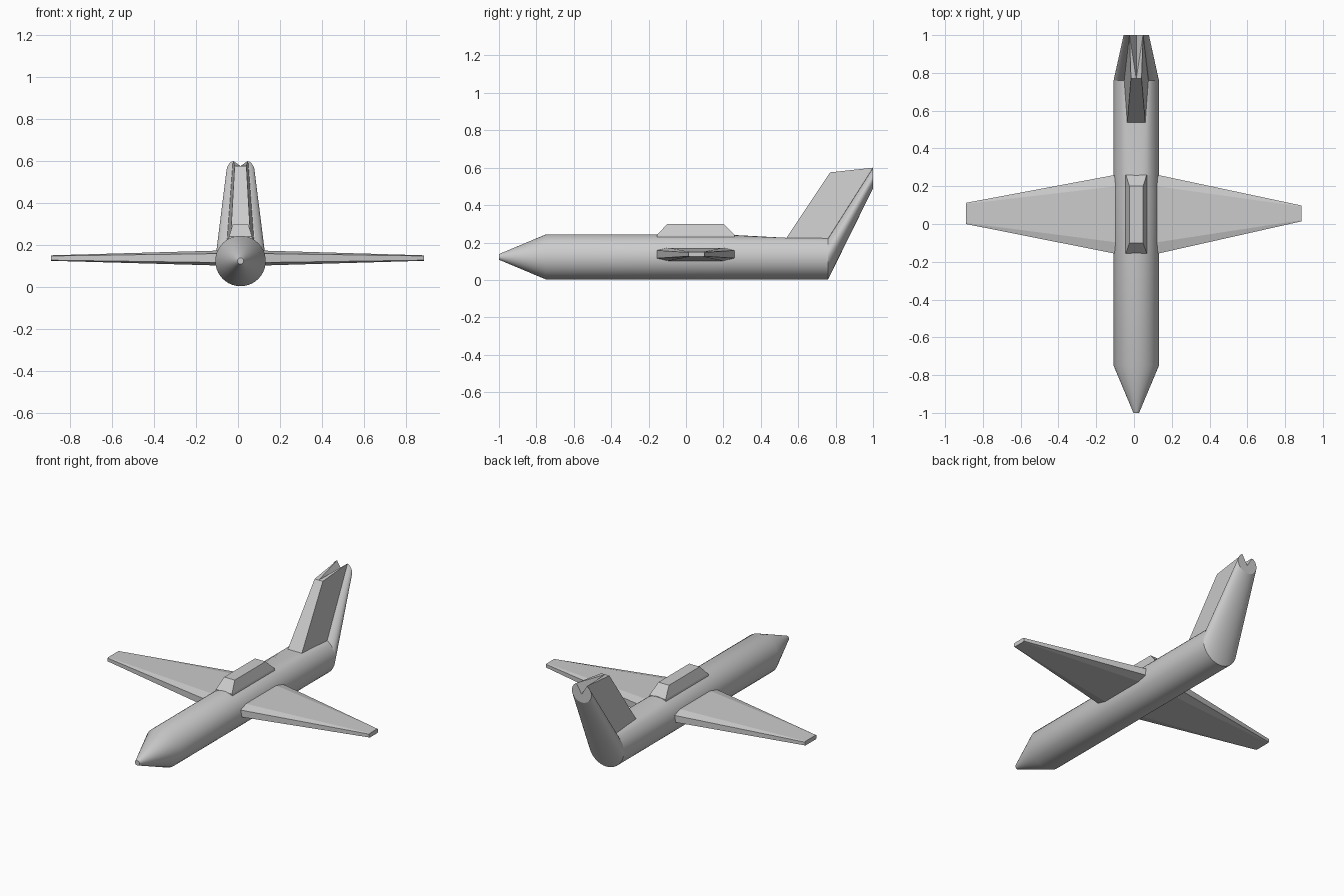
import bpy, bmesh, math

if "Cube" in bpy.data.objects:
    bpy.data.objects.remove(bpy.data.objects["Cube"])

CX = 0.012   # the body axis sits slightly right of centre
CZ = 0.123
SIDES = 40


def finish(name, bm, smooth=False):
    bmesh.ops.recalc_face_normals(bm, faces=bm.faces)
    mesh = bpy.data.meshes.new(name)
    bm.to_mesh(mesh)
    bm.free()
    obj = bpy.data.objects.new(name, mesh)
    bpy.context.collection.objects.link(obj)
    if smooth:
        bpy.ops.object.select_all(action='DESELECT')
        obj.select_set(True)
        bpy.context.view_layer.objects.active = obj
        bpy.ops.object.shade_smooth_by_angle(angle=math.radians(25))
    return obj


def loft(name, rings, smooth=False):
    """Skin a list of equal-length point rings and cap both ends."""
    bm = bmesh.new()
    loops = [[bm.verts.new(p) for p in r] for r in rings]
    for a, b in zip(loops, loops[1:]):
        for i in range(len(a)):
            j = (i + 1) % len(a)
            bm.faces.new((a[i], a[j], b[j], b[i]))
    bm.faces.new(loops[0])
    bm.faces.new(loops[-1])
    return finish(name, bm, smooth)


# Fuselage rings; the rear spine is flattened by a height limit
def body_ring(y, r, top=9.0):
    pts = []
    for i in range(SIDES):
        a = 2 * math.pi * i / SIDES
        pts.append((CX + r * math.sin(a), y, min(CZ + r * math.cos(a), top)))
    return pts


# Tail end ring: round underneath, V notch on top
def tail_ring():
    pts = []
    for i in range(SIDES):
        a = 2 * math.pi * i / SIDES
        x, z = 0.067 * math.sin(a), 0.55 + 0.06 * math.cos(a)
        if abs(x) < 0.036 and math.cos(a) > 0:
            z = 0.54 + 0.06 * abs(x) / 0.036
        pts.append((CX + x, 1.0, z))
    return pts


loft("nose_and_front_body", [body_ring(-1.0, 0.015), body_ring(-0.75, 0.12),
                             body_ring(0.26, 0.12)], True)
loft("rear_body", [body_ring(0.26, 0.12, 0.24), body_ring(0.54, 0.12, 0.225),
                   body_ring(0.76, 0.12, 0.225)], True)
loft("tail_boom", [body_ring(0.76, 0.12, 0.225), tail_ring()], True)

# Tail fin: leaning tapered block with a valley along its top
bm = bmesh.new()
V = lambda x, y, z: bm.verts.new((CX + x, y, z))
fb = [V(s * 0.048, 0.535, 0.222) for s in (-1, 1)]
ft = [V(s * 0.028, 0.77, 0.575) for s in (-1, 1)]
bt = [V(s * 0.036, 1.0, 0.60) for s in (-1, 1)]
bb = [V(s * 0.064, 0.76, 0.222) for s in (-1, 1)]
vf, vb = V(0, 0.77, 0.575), V(0, 1.0, 0.54)
bm.faces.new((fb[0], fb[1], ft[1], vf, ft[0]))
bm.faces.new((fb[0], fb[1], bb[1], bb[0]))
bm.faces.new((bb[0], bb[1], bt[1], vb, bt[0]))
for k in (0, 1):
    bm.faces.new((fb[k], bb[k], bt[k], ft[k]))
    bm.faces.new((vf, vb, bt[k]))
    bm.faces.new((vf, bt[k], ft[k]))
finish("tail_fin", bm)


# Canopy: tapered block on the spine
def rect(hx, y0, y1, z):
    return [(CX - hx, y0, z), (CX + hx, y0, z), (CX + hx, y1, z), (CX - hx, y1, z)]


loft("canopy", [rect(0.062, -0.155, 0.26, 0.2), rect(0.055, -0.155, 0.26, 0.24),
                rect(0.036, -0.10, 0.20, 0.30)])


# Wings: bevelled slab tapering to a small boxy tip
def section(x, y0, y1, z0, z1, by, bz):
    return [(x, y0, z0 + bz), (x, y0 + by, z0), (x, y1 - by, z0), (x, y1, z0 + bz),
            (x, y1, z1 - bz), (x, y1 - by, z1), (x, y0 + by, z1), (x, y0, z1 - bz)]


for name, root, tip, y0, y1 in (("left_wing", -0.11, -0.89, 0.0, 0.112),
                                ("right_wing", 0.134, 0.886, 0.014, 0.098)):
    loft(name, [section(CX, -0.155, 0.258, 0.102, 0.172, 0.06, 0.014),
                section(root, -0.155, 0.258, 0.102, 0.172, 0.06, 0.014),
                section(tip, y0, y1, 0.124, 0.150, 0.006, 0.003)])
